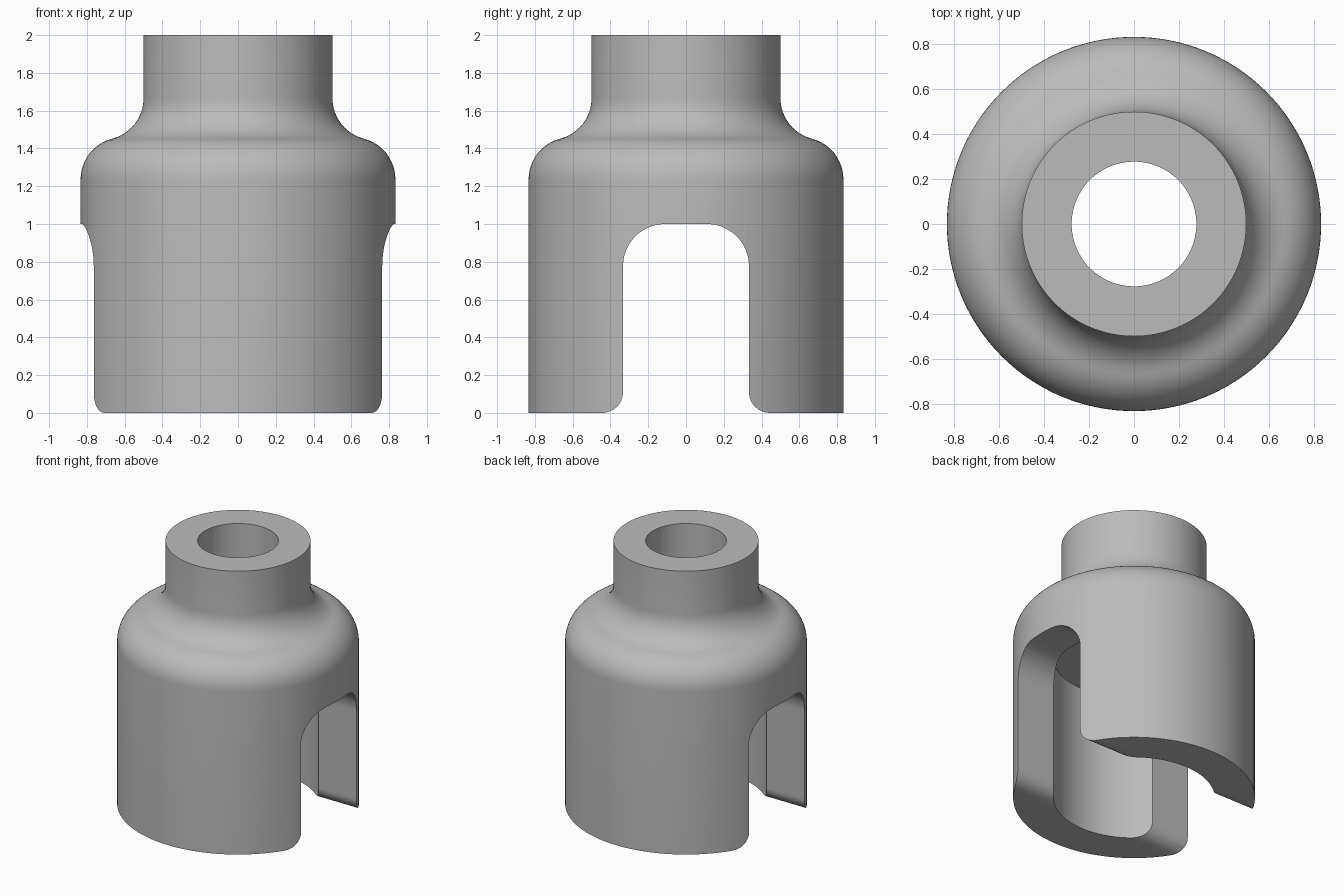
import bpy, bmesh, math
from mathutils import Matrix, Vector

cube = bpy.data.objects.get("Cube")
if cube:
    bpy.data.objects.remove(cube, do_unlink=True)

U = 2 / 36          # module: the part is 36 modules tall
SEGMENTS = 128

grey = bpy.data.materials.new("plain grey")
grey.use_nodes = True
colour = (0.5, 0.5, 0.5, 1)
grey.diffuse_color = colour
grey.node_tree.nodes["Principled BSDF"].inputs["Base Color"].default_value = colour


def arc(cx, cy, r, start, end, steps=12):
    """Points on an arc, angles in degrees."""
    angles = [math.radians(start + (end - start) * i / steps) for i in range(steps + 1)]
    return [(cx + r * math.cos(a), cy + r * math.sin(a)) for a in angles]


def make_object(name, bm):
    bmesh.ops.recalc_face_normals(bm, faces=bm.faces)
    mesh = bpy.data.meshes.new(name)
    bm.to_mesh(mesh)
    bm.free()
    mesh.materials.append(grey)
    obj = bpy.data.objects.new(name, mesh)
    bpy.context.collection.objects.link(obj)
    return obj


def lathe(name, profile):
    """Revolve a closed (radius, z) profile around the z axis."""
    bm = bmesh.new()
    verts = [bm.verts.new((r * U, 0, z * U)) for r, z in profile]
    edges = [bm.edges.new((a, b)) for a, b in zip(verts, verts[1:] + verts[:1])]
    bmesh.ops.spin(bm, geom=verts + edges, cent=(0, 0, 0), axis=(0, 0, 1),
                   angle=math.tau, steps=SEGMENTS, use_merge=True)
    bmesh.ops.remove_doubles(bm, verts=bm.verts, dist=1e-5)
    return make_object(name, bm)


# Turned body: neck, S-shaped shoulder, skirt, stepped bore
R = 4
rise = math.sqrt((2 * R) ** 2 - 2 ** 2)
tilt = math.degrees(math.atan2(rise, 2))
profile = [(10, 0), (15, 0)]
profile += arc(11, 30 - rise, R, 0, tilt)
profile += arc(13, 30, R, 180 + tilt, 180)[1:]
profile += [(9, 36), (5, 36), (5, 20), (10, 20)]
body = lathe("slotted_collar", profile)

# Slot through the skirt: rounded top corners and flared rounded feet
half = [(8, -2), (8, 0)] + arc(8, 2, 2, 270, 180) + arc(2, 14, R, 0, 90)
outline = half + [(-y, z) for y, z in reversed(half)]
bm = bmesh.new()
face = bm.faces.new([bm.verts.new((-20 * U, y * U, z * U)) for y, z in outline])
extruded = bmesh.ops.extrude_face_region(bm, geom=[face])
moved = [v for v in extruded["geom"] if isinstance(v, bmesh.types.BMVert)]
bmesh.ops.translate(bm, verts=moved, vec=(40 * U, 0, 0))
cutter = make_object("slot_cutter", bm)
cutter.hide_render = True

cut = body.modifiers.new("slot", "BOOLEAN")
cut.operation = "DIFFERENCE"
cut.solver = "EXACT"
cut.object = cutter
bpy.ops.object.select_all(action="DESELECT")
bpy.context.view_layer.objects.active = body
body.select_set(True)
bpy.ops.object.modifier_apply(modifier=cut.name)
bpy.data.objects.remove(cutter, do_unlink=True)

# Smooth shading with crisp machined edges
bpy.ops.object.shade_smooth_by_angle(angle=math.radians(30))
